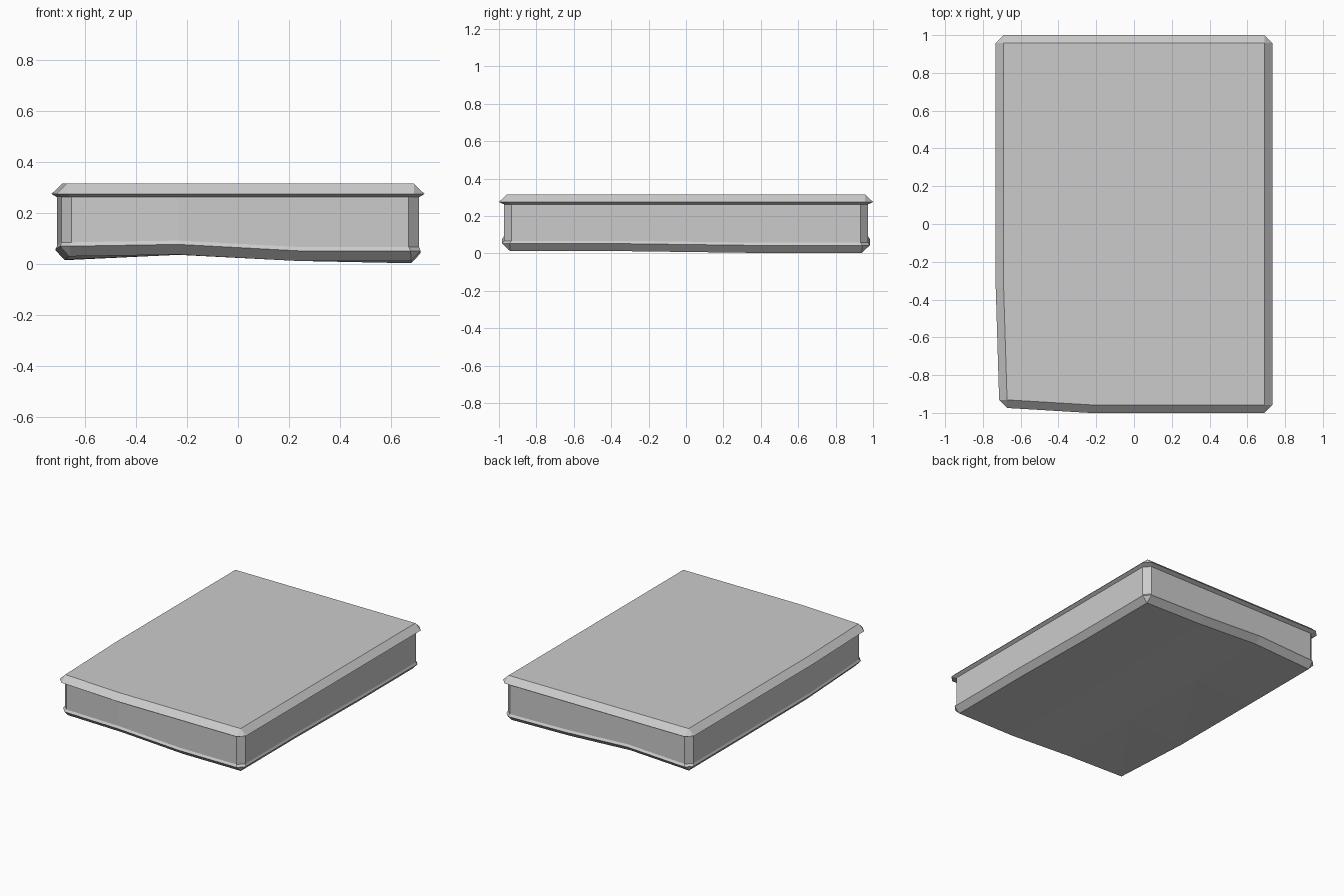
import bpy, bmesh

if "Cube" in bpy.data.objects:
    bpy.data.objects.remove(bpy.data.objects["Cube"])

CX, CY = 0.235, 0.34      # where each side is cut into thirds
XS, YS = (-0.68, -CX, CX, 0.68), (-0.94, -CY, CY, 0.94)
# underside heights: rows front to back, columns left to right
SAG = ((.03, .037, .012, .012),
       (.017, .036, .012, .012),
       (.015, .036, .012, .003),
       (.015, .036, .012, .003))


def clamp(v):
    return max(0.0, min(1.0, v))


def locate(v, stops):
    i = 0 if v < stops[1] else 1 if v < stops[2] else 2
    return i, clamp((v - stops[i]) / (stops[i + 1] - stops[i]))


def sag(x, y):
    i, u = locate(x, XS)
    j, v = locate(y, YS)
    low = SAG[j][i] * (1 - u) + SAG[j][i + 1] * u
    high = SAG[j + 1][i] * (1 - u) + SAG[j + 1][i + 1] * u
    return low * (1 - v) + high * v


def place(x, y, z, follow):
    # worn front left corner is pushed inwards
    f = clamp((-CX - x) / 0.45) * clamp((-CY - y) / 0.6)
    return (x + .018 * f, y + .026 * f, z + (sag(x, y) if follow else 0))


def outline(hx, hy, c):
    # rectangle with cut corners and two extra points per side
    return [(hx - c, -hy), (hx, c - hy), (hx, -CY), (hx, CY),
            (hx, hy - c), (hx - c, hy), (CX, hy), (-CX, hy),
            (c - hx, hy), (-hx, hy - c), (-hx, CY), (-hx, -CY),
            (-hx, c - hy), (c - hx, -hy), (-CX, -hy), (CX, -hy)]


def loft(name, rings, top=False, bottom=False):
    # each ring: half width, half depth, corner cut, z, follows underside
    bm = bmesh.new()
    loops = [[bm.verts.new(place(x, y, z, follow)) for x, y in outline(hx, hy, c)]
             for hx, hy, c, z, follow in rings]
    for a, b in zip(loops, loops[1:]):
        for k in range(16):
            n = (k + 1) % 16
            bm.faces.new((a[k], a[n], b[n], b[k]))
    if top:
        bm.faces.new(loops[-1])
    if bottom:
        grid = [[bm.verts.new(place(x, y, 0, True)) for x in XS] for y in YS]
        for j in range(3):
            for i in range(3):
                bm.faces.new((grid[j][i], grid[j + 1][i],
                              grid[j + 1][i + 1], grid[j][i + 1]))
    bmesh.ops.remove_doubles(bm, verts=bm.verts, dist=0.0005)
    if bottom:
        # split the warped quads cleanly
        bmesh.ops.triangulate(bm, faces=[f for f in bm.faces if f.normal.z < -0.95])
    mesh = bpy.data.meshes.new(name)
    bm.to_mesh(mesh)
    bm.free()
    bpy.context.collection.objects.link(bpy.data.objects.new(name, mesh))


# overhanging top slab with sloped rim
loft("top_slab", [(.71, .973, .04, .262, False),
                  (.732, 1.0, .042, .275, False),
                  (.69, .957, 0, .315, False)], top=True)
# recessed body with cut corners
loft("body", [(.71, .973, .04, .055, True),
              (.71, .973, .04, .262, False)])
# warped base with sloped rim
loft("base", [(.68, .94, 0, 0, True),
              (.717, .983, .04, .04, True),
              (.71, .973, .04, .055, True)], bottom=True)
